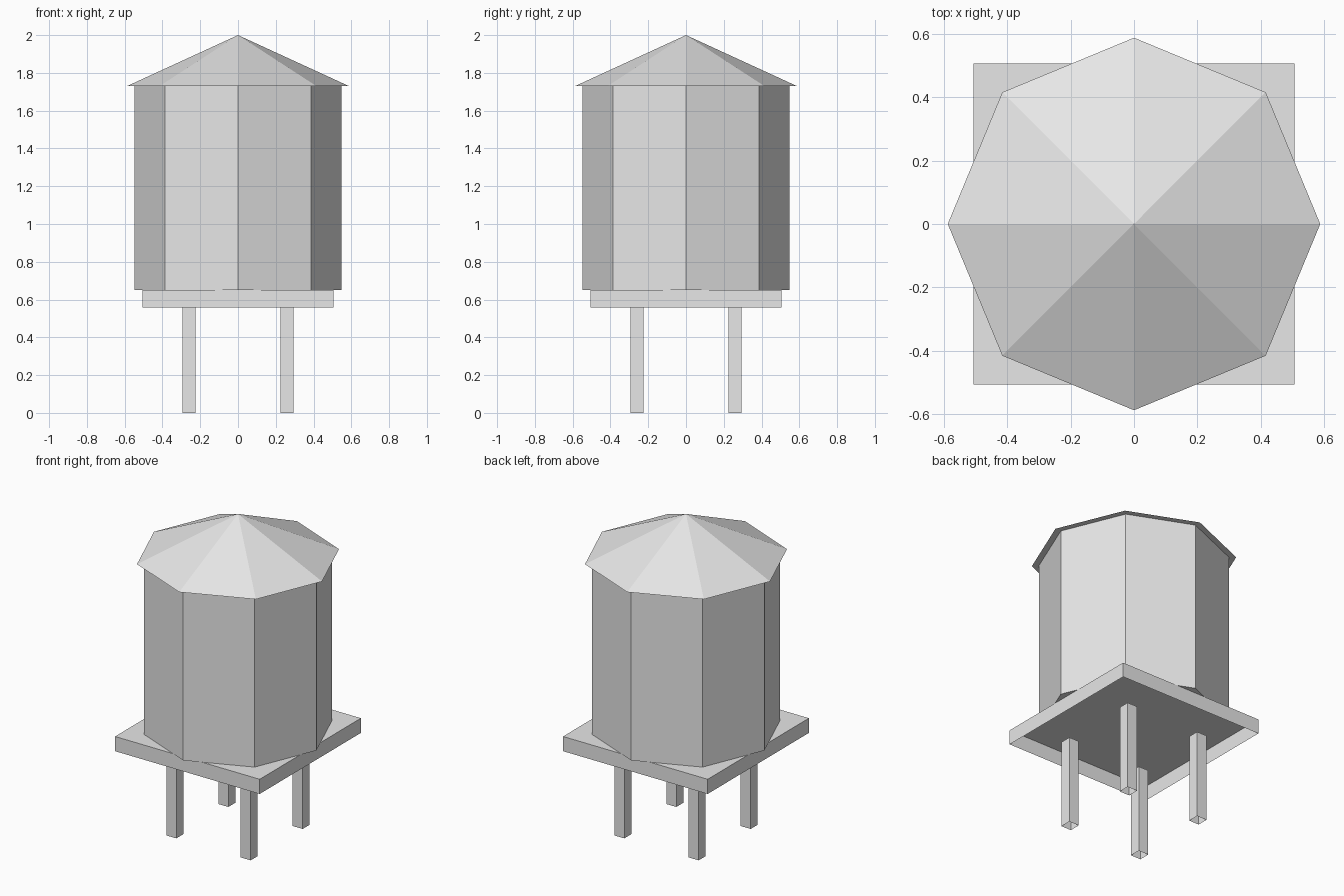
import bpy
import bmesh

cube = bpy.data.objects.get("Cube")
if cube:
    bpy.data.objects.remove(cube, do_unlink=True)

# One plain grey for the whole tower
grey = bpy.data.materials.new("light grey")
grey.use_nodes = True
colour = (0.8, 0.8, 0.8, 1)
grey.diffuse_color = colour
grey.node_tree.nodes["Principled BSDF"].inputs["Base Color"].default_value = colour


def finish(bm, name):
    mesh = bpy.data.meshes.new(name)
    bm.to_mesh(mesh)
    bm.free()
    mesh.materials.append(grey)
    obj = bpy.data.objects.new(name, mesh)
    bpy.context.collection.objects.link(obj)
    return obj


def open_box(name, x, y, half, bottom, top):
    """Square box whose underside is left open."""
    bm = bmesh.new()
    bmesh.ops.create_cube(bm, size=2)
    for v in bm.verts:
        v.co = (x + v.co.x * half, y + v.co.y * half, top if v.co.z > 0 else bottom)
    bm.normal_update()
    under = [f for f in bm.faces if f.normal.z < -0.5]
    bmesh.ops.delete(bm, geom=under, context='FACES')
    return finish(bm, name)


def octagon(name, lower, upper, bottom, top):
    """Closed eight-sided drum or cone with corners on the axes."""
    bm = bmesh.new()
    bmesh.ops.create_cone(bm, cap_ends=True, segments=8, radius1=lower,
                          radius2=upper, depth=top - bottom)
    bmesh.ops.translate(bm, verts=bm.verts, vec=(0, 0, (top + bottom) / 2))
    return finish(bm, name)


# Four legs
for side, x in (("left", 1), ("right", -1)):
    for end, y in (("front", -1), ("back", 1)):
        open_box(f"{end}_{side}_leg", x * 0.26, y * 0.26, 0.035, 0, 0.557)

# Platform, tank and roof
open_box("platform", 0, 0, 0.506, 0.557, 0.65)
octagon("tank", 0.548, 0.548, 0.65, 1.73)
octagon("roof", 0.588, 0, 1.73, 2)
